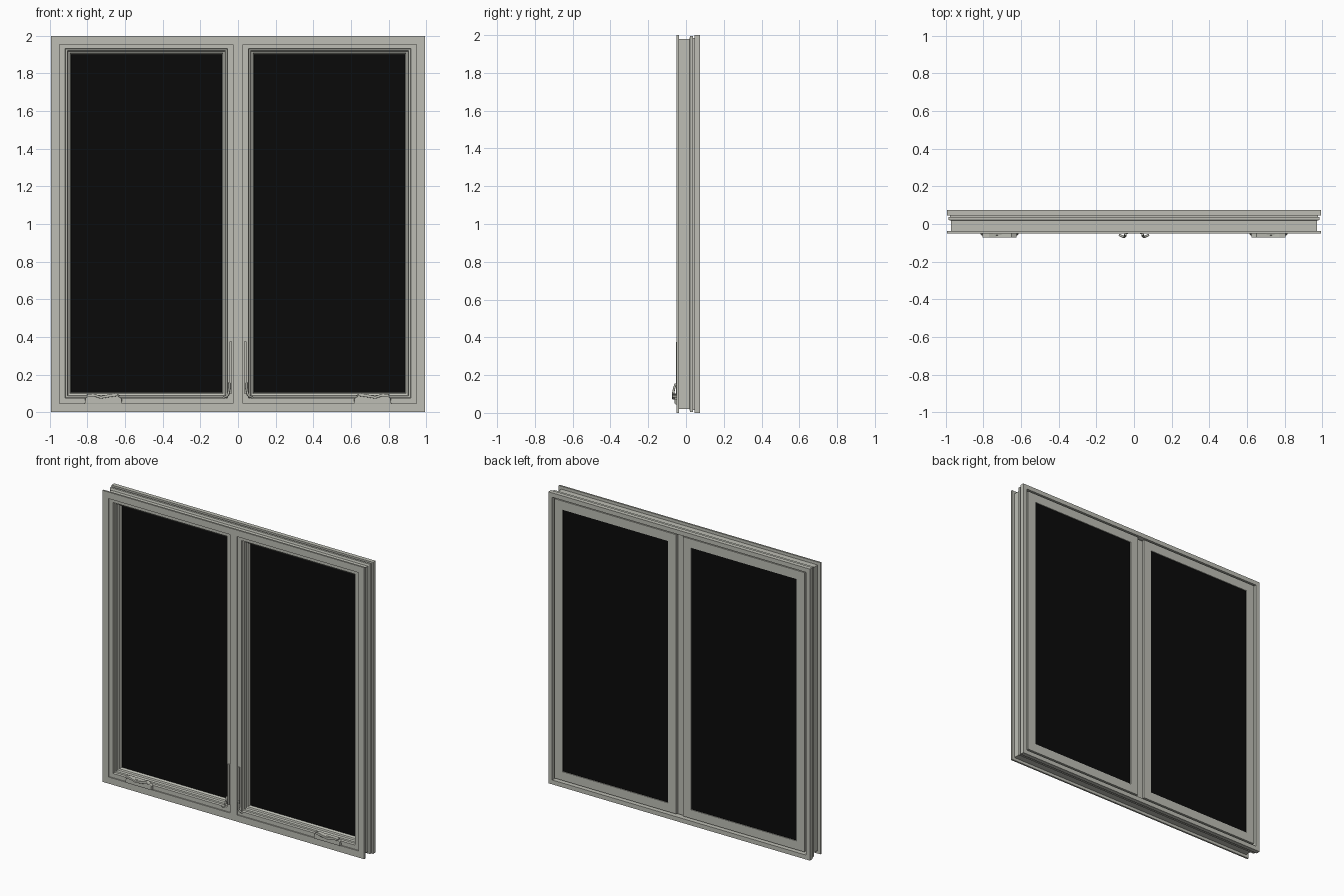
import bpy, bmesh

cube = bpy.data.objects.get("Cube")
if cube:
    bpy.data.objects.remove(cube, do_unlink=True)


def material(name, rgb, rough):
    m = bpy.data.materials.new(name)
    m.use_nodes = True
    col = (*rgb, 1.0)
    m.diffuse_color = col
    bsdf = m.node_tree.nodes["Principled BSDF"]
    bsdf.inputs["Base Color"].default_value = col
    bsdf.inputs["Roughness"].default_value = rough
    return m


GREY = material("warm grey paint", (0.51, 0.515, 0.46), 0.6)
BLACK = material("black glass", (0.003, 0.003, 0.003), 0.5)


def finish(name, bm, mat):
    bmesh.ops.recalc_face_normals(bm, faces=bm.faces)
    me = bpy.data.meshes.new(name)
    bm.to_mesh(me)
    bm.free()
    me.materials.append(mat)
    ob = bpy.data.objects.new(name, me)
    bpy.context.scene.collection.objects.link(ob)
    return ob


def ring(name, x0, x1, z0, z1, profile, mat):
    """Mitred rectangular frame; profile holds (inset, y) points."""
    bm = bmesh.new()
    loops = []
    for d, y in profile:
        corners = ((x0 + d, z0 + d), (x1 - d, z0 + d), (x1 - d, z1 - d), (x0 + d, z1 - d))
        loops.append([bm.verts.new((x, y, z)) for x, z in corners])
    for i, a in enumerate(loops):
        b = loops[(i + 1) % len(loops)]
        for k in range(4):
            n = (k + 1) % 4
            bm.faces.new((a[k], a[n], b[n], b[k]))
    return finish(name, bm, mat)


def prism(name, outline, y0, y1, mat, inset=0.0):
    """Extrude an (x, z) outline from y1 forward to y0, with an optional bevel."""
    bm = bmesh.new()
    back = bm.faces.new([bm.verts.new((x, y1, z)) for x, z in outline])
    front = bmesh.ops.extrude_face_region(bm, geom=[back])["geom"]
    face = [g for g in front if isinstance(g, bmesh.types.BMFace)][0]
    for v in face.verts:
        v.co.y = y0
    if inset:
        bmesh.ops.bevel(bm, geom=list(face.edges), offset=inset, segments=2,
                        affect='EDGES', profile=0.5)
    return finish(name, bm, mat)


def box(name, x0, x1, y0, y1, z0, z1, mat, inset=0.0):
    return prism(name, ((x0, z0), (x1, z0), (x1, z1), (x0, z1)), y0, y1, mat, inset)


def rod(name, points, radius, mat):
    """Smooth round bar through the given points."""
    cu = bpy.data.curves.new(name, 'CURVE')
    cu.dimensions = '3D'
    cu.bevel_depth = radius
    cu.bevel_resolution = 2
    cu.resolution_u = 6
    cu.use_fill_caps = True
    sp = cu.splines.new('BEZIER')
    sp.bezier_points.add(len(points) - 1)
    for p, co in zip(sp.bezier_points, points):
        p.co = co
        p.handle_left_type = p.handle_right_type = 'AUTO'
    cu.materials.append(mat)
    ob = bpy.data.objects.new(name, cu)
    bpy.context.scene.collection.objects.link(ob)
    return ob


# Outer frame with a channelled outside edge
frame_profile = [(0, -0.05), (0.045, -0.05), (0.045, 0.02), (0.03, 0.02),
                 (0.03, 0.075), (0, 0.075), (0, 0.046), (0.014, 0.046),
                 (0.014, 0.036), (0.006, 0.036), (0.006, 0.022), (0.02, 0.018),
                 (0.02, -0.038), (0, -0.038)]
ring("outer_frame", -0.993, 0.993, 0, 2, frame_profile, GREY)

# Centre post
box("centre_mullion", -0.027, 0.027, -0.05, 0.052, 0.04, 1.96, GREY)

# Sash: stepped bead on the inside, flat face on the outside
sash_profile = [(0, -0.042), (0.029, -0.042), (0.032, -0.028), (0.041, -0.026),
                (0.044, -0.01), (0.054, -0.006), (0.06, 0.008), (0.06, 0.07),
                (0, 0.07)]

for s, side in ((1, "left"), (-1, "right")):
    x0, x1 = sorted((s * 0.026, s * 0.948))
    ring(side + "_sash", x0, x1, 0.045, 1.962, sash_profile, GREY)
    box(side + "_glass", x0 + 0.057, x1 - 0.057, 0.01, 0.064, 0.102, 1.905, BLACK)

    # Crank cover: low body with sloped ends
    cover = [(0.615, 0.045), (0.815, 0.045), (0.812, 0.072), (0.79, 0.092),
             (0.645, 0.092), (0.618, 0.072)]
    prism(side + "_crank_cover", [(s * x, z) for x, z in cover],
          -0.06, -0.035, GREY, 0.005)

    # Folded crank handle, a wavy lever across the cover
    lever = [(0.625, 0.088), (0.65, 0.102), (0.69, 0.094), (0.73, 0.086),
             (0.77, 0.099), (0.805, 0.095), (0.8, 0.082), (0.765, 0.084),
             (0.73, 0.072), (0.68, 0.08)]
    prism(side + "_crank_handle", [(s * x, z) for x, z in lever],
          -0.073, -0.045, GREY, 0.002)

    # Lock track and its curved lever
    box(side + "_lock_plate", *sorted((s * 0.032, s * 0.044)),
        -0.053, -0.04, 0.1, 0.375, GREY)
    rod(side + "_lock_lever",
        [(s * 0.046, -0.055, 0.155), (s * 0.048, -0.066, 0.115),
         (s * 0.056, -0.068, 0.09), (s * 0.078, -0.058, 0.077)], 0.006, GREY)
